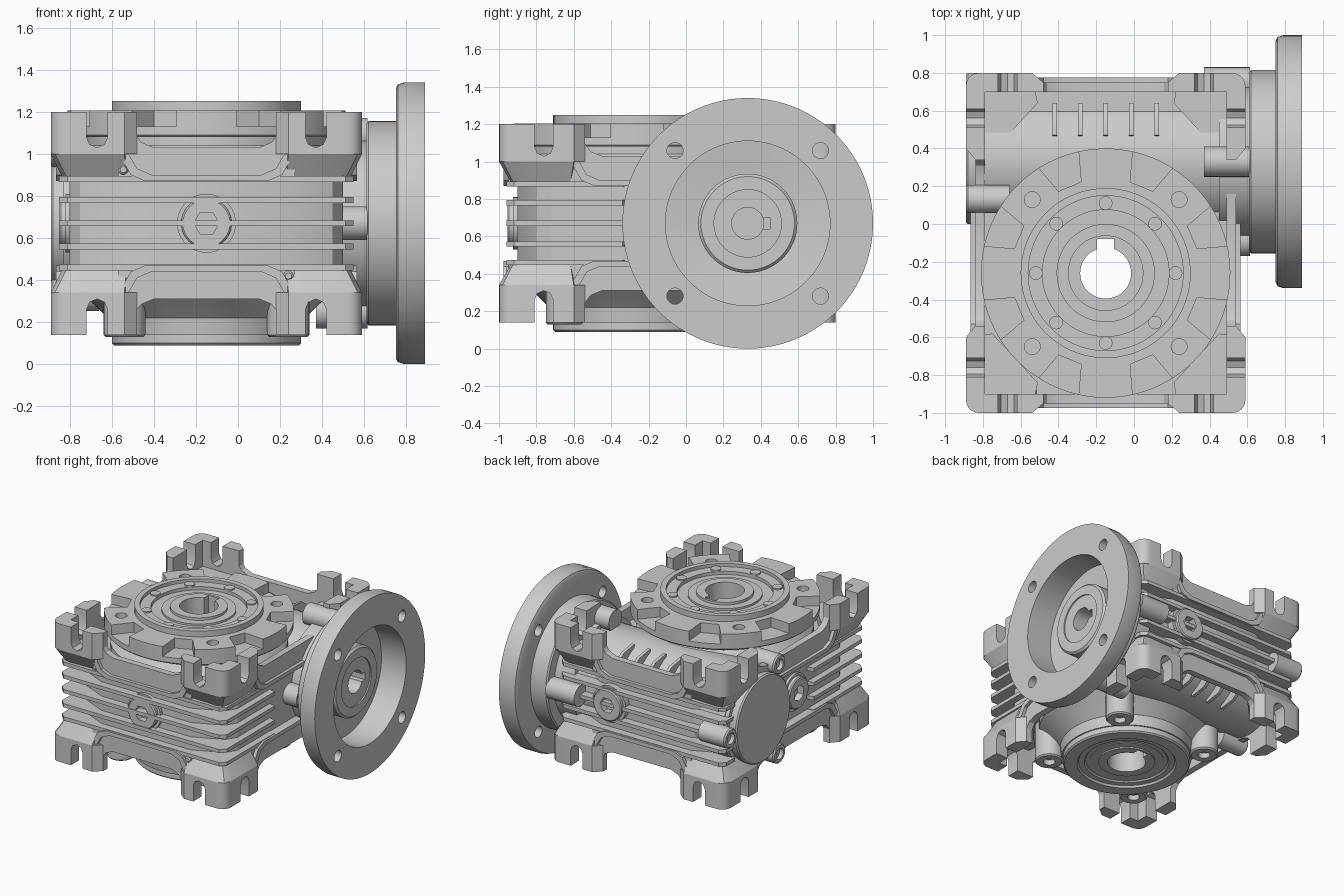
import bpy, bmesh
from math import sin, cos, pi, radians
from mathutils import Matrix, Vector

if "Cube" in bpy.data.objects:
    bpy.data.objects.remove(bpy.data.objects["Cube"])

C = Vector((-0.15, -0.10, 0.67))      # housing centre
WHEEL = Vector((-0.15, -0.26, 0))     # output axis (along z)
WORM = Vector((0, 0.33, 0.67))        # input axis (along x)
AXES = {'Z': Matrix(), 'X': Matrix.Rotation(pi/2, 4, 'Y'), '-X': Matrix.Rotation(-pi/2, 4, 'Y'),
        'Y': Matrix.Rotation(-pi/2, 4, 'X'), '-Y': Matrix.Rotation(pi/2, 4, 'X')}


def finish(name, bm, loc=(0, 0, 0), mirror=None):
    bmesh.ops.recalc_face_normals(bm, faces=bm.faces)
    me = bpy.data.meshes.new(name)
    bm.to_mesh(me)
    bm.free()
    ob = bpy.data.objects.new(name, me)
    ob.location = loc
    bpy.context.collection.objects.link(ob)
    if mirror:
        add_mirror(ob, mirror)
    return ob


def add_mirror(ob, axes):
    m = ob.modifiers.new("Mirror", 'MIRROR')
    m.use_axis = axes
    m.use_mirror_merge = False


def add_loft(bm, rings):
    vs = [[bm.verts.new(p) for p in r] for r in rings]
    n = len(vs[0])
    for a, b in zip(vs, vs[1:]):
        for i in range(n):
            bm.faces.new((a[i], a[(i+1) % n], b[(i+1) % n], b[i]))
    bm.faces.new(vs[0])
    bm.faces.new(vs[-1])


def add_prism(bm, pts, a, b, normal='Z'):
    place = {'Z': lambda p, d: (p[0], p[1], d), 'Y': lambda p, d: (p[0], d, p[1]),
             'X': lambda p, d: (d, p[0], p[1])}[normal]
    add_loft(bm, [[place(p, d) for p in pts] for d in (a, b)])


def add_lathe(bm, prof, loc, axis='Z', seg=48):
    """Spin (radius, height) points; closed loop unless it starts and ends on the axis."""
    M = Matrix.Translation(loc) @ AXES[axis]
    rings = []
    for r, h in prof:
        k = 1 if r == 0 else seg
        rings.append([bm.verts.new(M @ Vector((r*cos(2*pi*i/seg), r*sin(2*pi*i/seg), h))) for i in range(k)])
    pairs = list(zip(rings, rings[1:]))
    if prof[0][0] > 0:
        pairs.append((rings[-1], rings[0]))
    for a, b in pairs:
        for i in range(seg):
            j = (i+1) % seg
            if len(a) == 1:
                bm.faces.new((a[0], b[i], b[j]))
            elif len(b) == 1:
                bm.faces.new((a[i], a[j], b[0]))
            else:
                bm.faces.new((a[i], a[j], b[j], b[i]))


def lathe(name, prof, locs, axis='Z', seg=48):
    bm = bmesh.new()
    for l in locs:
        add_lathe(bm, prof, l, axis, seg)
    return finish(name, bm)


def rod(r, a, b):
    return [(0, a), (r, a), (r, b), (0, b)]


def cut(ob, *cutters):
    for c in cutters:
        c.hide_render = True
        m = ob.modifiers.new("Cut", 'BOOLEAN')
        m.operation, m.solver, m.object = 'DIFFERENCE', 'EXACT', c
        bpy.context.view_layer.objects.active = ob
        bpy.ops.object.modifier_apply(modifier=m.name)
        bpy.data.objects.remove(c)
    return ob


def around(center, r, n, start=0.0):
    return [center + Vector((r*cos(start+2*pi*i/n), r*sin(start+2*pi*i/n), 0)) for i in range(n)]


def around_x(x, r, n, start=0.0):
    return [WORM + Vector((x, r*cos(start+2*pi*i/n), r*sin(start+2*pi*i/n))) for i in range(n)]


def bore_cutter():
    return lathe("bore_cutter", rod(0.21, -0.2, 1.5), [WHEEL])


def four(q):
    """Complete a quadrant outline (ordered from +y side to +x side) around all four sides."""
    return (q + [(x, -y) for x, y in q[::-1]] + [(-x, -y) for x, y in q] + [(-x, y) for x, y in q[::-1]])


# Core housing with chamfered corners
bm = bmesh.new()
add_prism(bm, four([(0.38, 0.80), (0.60, 0.70), (0.65, 0.62)]), -0.25, 0.25)
cut(finish("housing_core", bm, C), bore_cutter())

# Cooling ribs wrapping the housing, set back beside the input shaft
outline = [(-0.66, 0.86), (0.66, 0.86), (0.70, 0.82), (0.70, 0.72), (0.62, 0.70), (0.62, -0.22), (0.70, -0.24),
           (0.70, -0.82), (0.66, -0.86), (-0.66, -0.86), (-0.70, -0.82), (-0.70, -0.24), (-0.62, -0.22),
           (-0.62, 0.70), (-0.70, 0.72), (-0.70, 0.82)]
bm = bmesh.new()
for w in (-0.21, -0.11, 0, 0.11, 0.21):
    add_prism(bm, outline, w-0.014, w+0.014)
cut(finish("cooling_ribs", bm, C), bore_cutter())

# Corner feet: one L-shaped foot with open slots, mirrored to eight
bm = bmesh.new()
corner = [(0.67+0.07*cos(a), 0.83+0.07*sin(a)) for a in [radians(18*i) for i in range(6)]]
add_prism(bm, [(0.33, 0.85), (0.33, 0.80), (0.64, 0.80), (0.64, 0.44), (0.69, 0.44), (0.74, 0.50)]
          + corner + [(0.39, 0.90)], 0.33, 0.53)
foot = finish("corner_feet", bm, C)
bm = bmesh.new()
slot = [(-0.05, 0.6), (-0.05, 0.41), (-0.035, 0.375), (0, 0.36), (0.035, 0.375), (0.05, 0.41), (0.05, 0.6)]
add_prism(bm, [(u+0.52, w) for u, w in slot], 0.76, 0.95, 'Y')
add_prism(bm, [(u+0.66, w) for u, w in slot], 0.60, 0.80, 'X')
cut(foot, finish("slot_cutter", bm, C))
add_mirror(foot, (True, True, True))

# Tapered undersides of the feet
top = [(0.39, 0.90), (0.67, 0.90), (0.72, 0.88), (0.74, 0.83), (0.74, 0.50), (0.60, 0.48), (0.36, 0.74)]
low = [(0.38, 0.82), (0.62, 0.83), (0.66, 0.82), (0.68, 0.77), (0.68, 0.52), (0.60, 0.48), (0.36, 0.74)]
bm = bmesh.new()
add_loft(bm, [[(*p, 0.21) for p in low], [(*p, 0.33) for p in top]])
finish("foot_undersides", bm, C, (True, True, True))

# Dipping walls between the feet, each with a curved lip
bm = bmesh.new()
for normal, out, k in (('Y', 0.85, 0), ('X', 0.69, 0.10)):
    upper = [(0.25+k, 0.36), (0.31+k, 0.385), (0.35+k, 0.44), (0.37+k, 0.53), (0.42+k, 0.53)]
    add_prism(bm, [(0, 0.20), (0, 0.36)] + upper + [(0.42+k, 0.20)], out-0.05, out, normal)
    lip = [(0, 0.20), (0.29+k, 0.20), (0.36+k, 0.23), (0.40+k, 0.30), (0.41+k, 0.34)]
    add_prism(bm, lip + [(u-0.03 if u else 0, w+0.03) for u, w in lip[::-1]], out-0.02, out+0.025, normal)
finish("side_walls", bm, C, (True, True, True))

# Wheel chamber and worm chamber
lathe("wheel_chamber", [(0.21, 0.14), (0.46, 0.14), (0.47, 0.22), (0.53, 0.28), (0.62, 0.36), (0.62, 0.98),
                        (0.57, 1.04), (0.57, 1.10), (0.21, 1.10)], [WHEEL], seg=64)
lathe("worm_chamber", rod(0.365, -0.80, 0.56), [WORM], 'X')
bm = bmesh.new()
for x in (-0.42, -0.285, -0.15, -0.015, 0.12):
    add_prism(bm, [(0.45, 0.88), (0.47, 1.03), (0.60, 1.01), (0.64, 0.98), (0.64, 0.88)], x-0.012, x+0.012, 'X')
for v in bm.verts:
    v.co -= C
finish("worm_chamber_ribs", bm, C, (False, False, True))

# Top cover with crenellated rim, stepped bearing ring and screws
cover = lathe("output_cover", [(0.24, 1.08), (0.65, 1.08), (0.66, 1.09), (0.66, 1.205), (0.45, 1.205), (0.45, 1.25),
                               (0.41, 1.25), (0.41, 1.225), (0.335, 1.225), (0.335, 1.20), (0.24, 1.20)],
              [WHEEL], seg=80)
bm = bmesh.new()
for i in range(8):
    a = pi/8 + i*pi/4
    add_prism(bm, [(WHEEL.x + r*cos(a+t), WHEEL.y + r*sin(a+t)) for r, t in
                   ((0.50, -0.13), (0.75, -0.19), (0.75, 0.19), (0.50, 0.13))], 1.13, 1.30)
cut(cover, finish("pocket_cutter", bm),
    lathe("hole_cutter", rod(0.042, 1.12, 1.3), around(WHEEL, 0.55, 4, pi/4), seg=24))
lathe("cover_screws", rod(0.036, 1.20, 1.235), around(WHEEL, 0.37, 8), seg=20)

# Bottom bearing disc and its four screw lugs
lathe("bottom_bearing_disc", [(0.24, 0.20), (0.45, 0.20), (0.45, 0.10), (0.44, 0.09), (0.35, 0.09), (0.34, 0.105),
                              (0.30, 0.105), (0.29, 0.115), (0.24, 0.115)], [WHEEL], seg=64)
lathe("bottom_lugs", [(0, 0.17), (0.042, 0.17), (0.042, 0.13), (0.09, 0.13), (0.10, 0.14), (0.10, 0.45), (0, 0.45)],
      around(WHEEL, 0.55, 4, pi/4), seg=28)

# Hollow output shaft with keyway
sleeve = lathe("output_sleeve", [(0.135, 0.10), (0.20, 0.10), (0.20, 0.11), (0.26, 0.11), (0.26, 1.215), (0.20, 1.215),
                                 (0.20, 1.235), (0.135, 1.235)], [WHEEL])
bm = bmesh.new()
add_prism(bm, [(-0.195, -0.20), (-0.105, -0.20), (-0.105, -0.08), (-0.195, -0.08)], -0.1, 1.4)
cut(sleeve, finish("keyway_cutter", bm))

# Motor flange with hub, bolt holes and hub keyway
flange = lathe("motor_flange", [(0.085, 0.61), (0.475, 0.61), (0.485, 0.62), (0.485, 0.75), (0.64, 0.75), (0.66, 0.76),
                                (0.67, 0.79), (0.67, 0.89), (0.44, 0.89), (0.44, 0.68), (0.265, 0.66), (0.265, 0.76),
                                (0.25, 0.775), (0.18, 0.775), (0.18, 0.765), (0.085, 0.765)], [WORM], 'X', 96)
bm = bmesh.new()
add_prism(bm, [(0.36, 0.64), (0.45, 0.64), (0.45, 0.70), (0.36, 0.70)], 0.63, 0.85, 'X')
cut(flange, finish("hub_key_cutter", bm),
    lathe("bolt_cutter", rod(0.043, 0.6, 1.0), around_x(0, 0.55, 4, pi/4), 'X', 24))
lathe("flange_seat", rod(0.40, 0.45, 0.62), [WORM], 'X')
lathe("flange_bosses", rod(0.08, 0.37, 0.615), around_x(0, 0.42, 4), 'X', 28)

# Worm end cap and its three screw bosses
lathe("end_cap", [(0, 0.6), (0.36, 0.6), (0.36, 0.83), (0.33, 0.83), (0.33, 0.88), (0.32, 0.89), (0, 0.89)],
      [WORM], '-X', 64)
lathe("end_cap_bosses", [(0, 0.66), (0.075, 0.66), (0.075, 0.88), (0.065, 0.89), (0.042, 0.89), (0.042, 0.86), (0, 0.86)],
      around_x(0, 0.395, 3), '-X', 28)

# Oil plugs with hexagonal sockets on front, back and left
for name, loc, axis in (("front_plug", (-0.15, -0.955, 0.67), '-Y'), ("back_plug", (0.13, 0.775, 0.67), 'Y'),
                        ("left_plug", (-0.85, -0.16, 0.67), '-X')):
    plug = lathe(name, [(0, -0.2), (0.14, -0.2), (0.14, -0.03), (0.12, -0.03), (0.12, -0.008), (0.112, 0), (0, 0)],
                 [Vector(loc)], axis, 40)
    cut(plug, lathe("hex_cutter", rod(0.06, -0.05, 0.1), [Vector(loc)], axis, 6))

# Small locating pins on the front
lathe("front_pins", [(0, -0.06), (0.028, -0.06), (0.028, 0.045), (0.015, 0.06), (0, 0.06)],
      [Vector((-0.545, -0.90, 0.925)), Vector((0.24, -0.90, 0.42))], '-Y', 16)

# Smooth curved surfaces, keep edges sharp
bpy.ops.object.select_all(action='SELECT')
bpy.context.view_layer.objects.active = cover
bpy.ops.object.shade_smooth_by_angle(angle=radians(30))
